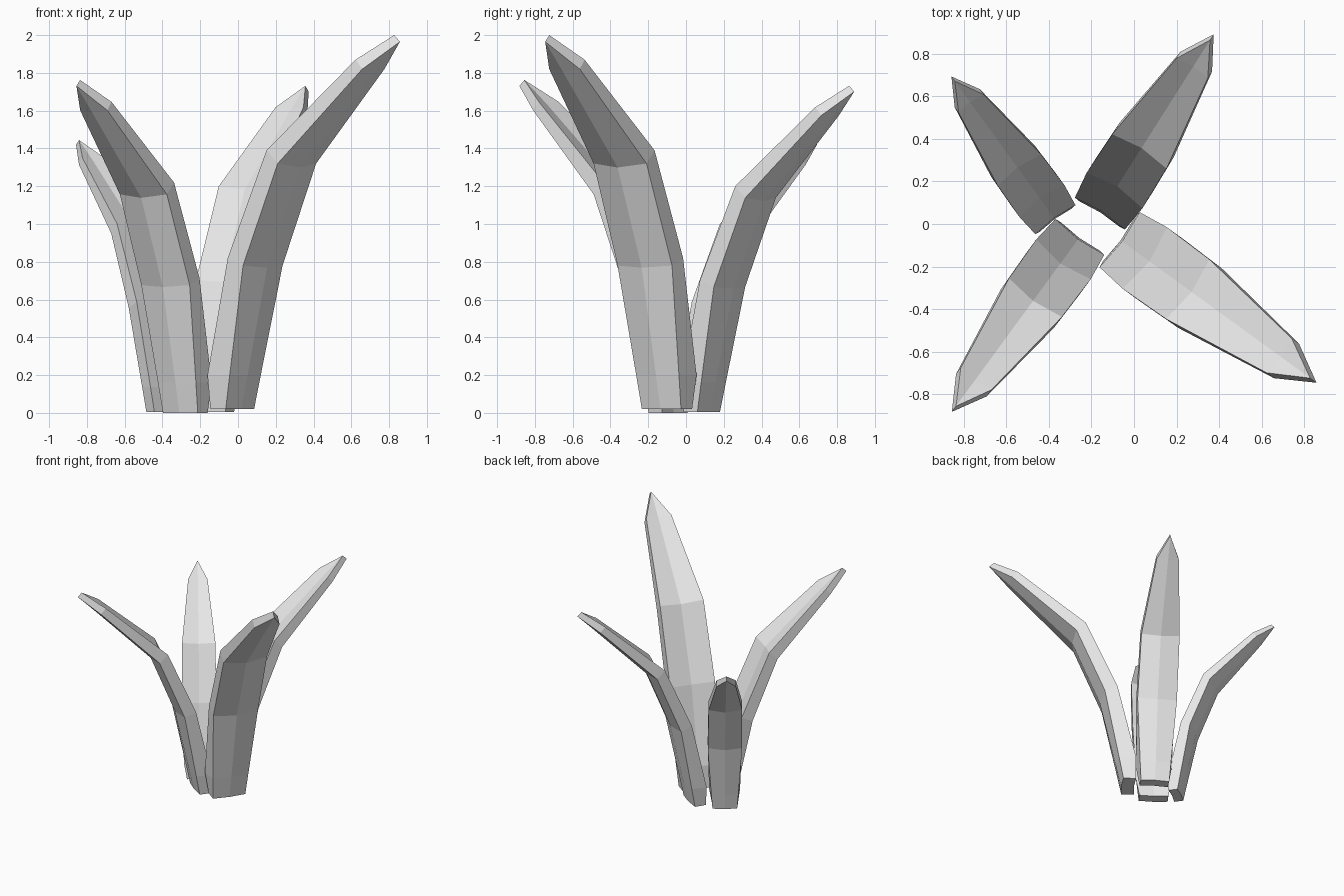
import bpy
import bmesh
import math
from mathutils import Vector

cube = bpy.data.objects.get("Cube")
if cube:
    bpy.data.objects.remove(cube, do_unlink=True)

# One plain grey for the whole plant
grey = bpy.data.materials.new("leaf_grey")
grey.use_nodes = True
colour = (0.8, 0.8, 0.8, 1)
grey.diffuse_color = colour
grey.node_tree.nodes["Principled BSDF"].inputs["Base Color"].default_value = colour

# Leaf profile: outer (reach, height, half width), inner (same), fold depth
PROFILE = [
    ((0.0, 0.0, 0.128), (-0.1, 0.0, 0.128), 0.01),
    ((0.035, 0.18, 0.14), (-0.096, 0.18, 0.16), 0.015),
    ((0.15, 0.76, 0.178), (0.05, 0.8, 0.178), 0.03),
    ((0.373, 1.3, 0.173), (0.3, 1.37, 0.173), 0.03),
    ((0.873, 1.8, 0.1), (0.83, 1.85, 0.1), 0.02),
    ((1.047, 1.945, 0.0), (1.01, 1.98, 0.0), 0.0),
]


def ring_points(outer, inner, fold):
    """Six points round the leaf, the midrib pushed outward."""
    out = Vector((outer[0], 0, outer[1]))
    inn = Vector((inner[0], 0, inner[1]))
    rib = (out - inn).normalized() * fold
    side_out = Vector((0, outer[2], 0))
    side_in = Vector((0, inner[2], 0))
    return [out - side_out, out + rib, out + side_out,
            inn + side_in, inn + rib, inn - side_in]


def make_leaf(name, origin, angle, scale):
    bm = bmesh.new()
    rings = [[bm.verts.new(p) for p in ring_points(*row)] for row in PROFILE]

    # Skin between neighbouring rings
    for low, high in zip(rings, rings[1:]):
        for i in range(6):
            j = (i + 1) % 6
            bm.faces.new((low[i], low[j], high[j], high[i]))

    # Base cap in two halves; the tip closes to an edge
    a, b, c, d, e, f = rings[0]
    bm.faces.new((a, b, e, f))
    bm.faces.new((b, c, d, e))
    bmesh.ops.remove_doubles(bm, verts=bm.verts[:], dist=0.0005)
    bmesh.ops.recalc_face_normals(bm, faces=bm.faces[:])

    mesh = bpy.data.meshes.new(name)
    bm.to_mesh(mesh)
    bm.free()
    mesh.materials.append(grey)
    leaf = bpy.data.objects.new(name, mesh)
    leaf.location = origin
    leaf.rotation_euler.z = math.radians(angle)
    leaf.scale = (scale, scale, scale)
    bpy.context.collection.objects.link(leaf)


# Four leaves of different size, fanning out from the middle
make_leaf("front_left_leaf", (0.01, -0.13, 0.02), -36, 1.0)
make_leaf("back_left_leaf", (-0.115, 0.12, 0.005), 57.6, 0.872)
make_leaf("front_right_leaf", (-0.305, -0.13, 0.0), -126.2, 0.89)
make_leaf("back_right_leaf", (-0.41, 0.077, 0.005), 126, 0.727)
